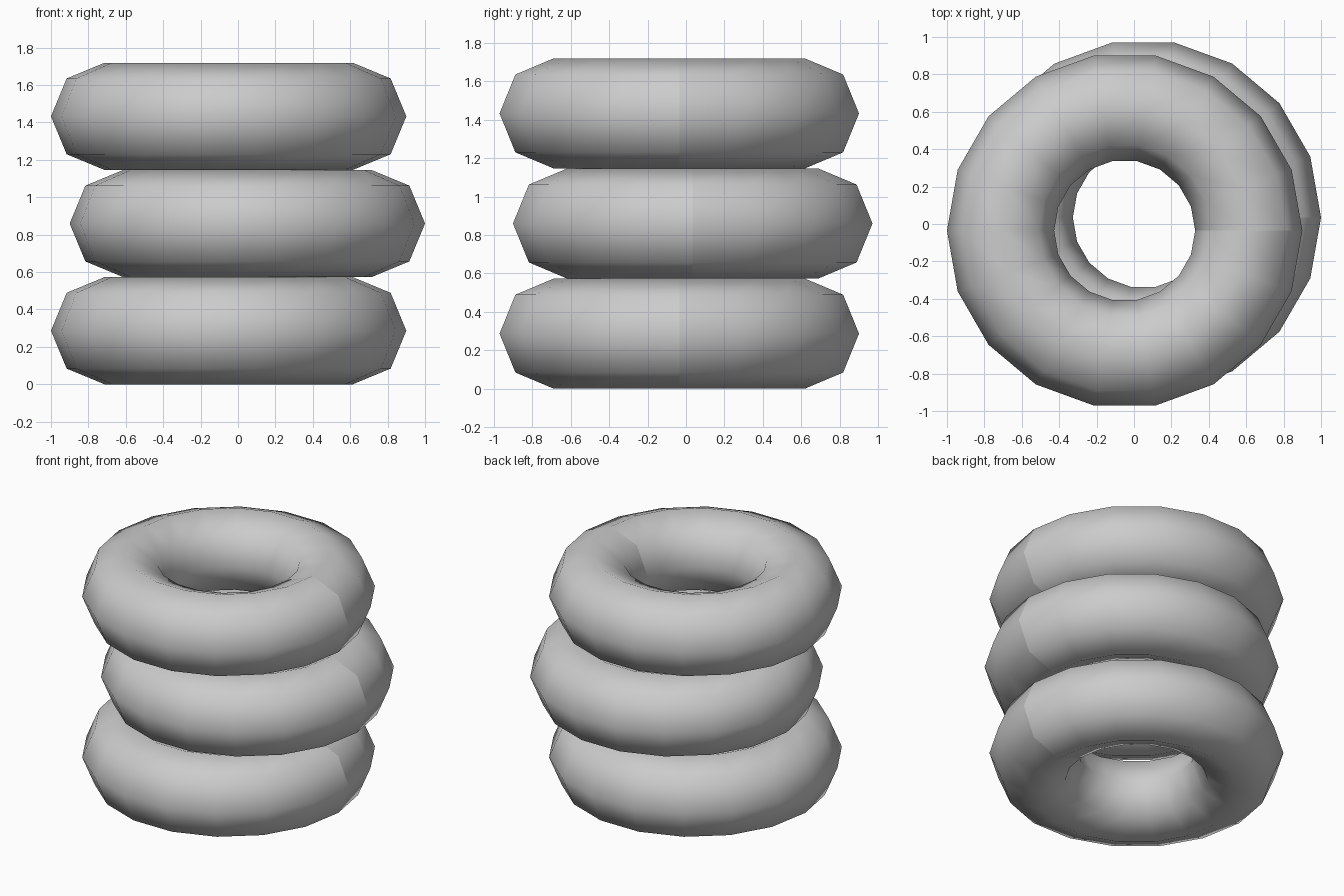
import bpy

if "Cube" in bpy.data.objects:
    bpy.data.objects.remove(bpy.data.objects["Cube"])

MINOR = 0.2865           # tube radius
MAJOR = 0.95 - MINOR     # ring radius


def ring(name, x, y, z):
    """One smooth-shaded low-poly ring with a hard shading seam on its +x side."""
    bpy.ops.mesh.primitive_torus_add(
        major_segments=18, minor_segments=8,
        major_radius=MAJOR, minor_radius=MINOR, location=(x, y, z))
    obj = bpy.context.object
    obj.name = name
    mesh = obj.data
    for poly in mesh.polygons:
        poly.use_smooth = True
    # Seam: the tube cross-section lying at angle zero
    for edge in mesh.edges:
        a, b = (mesh.vertices[i].co for i in edge.vertices)
        edge.use_edge_sharp = (abs(a.y) < 1e-4 and abs(b.y) < 1e-4
                               and a.x > 0 and b.x > 0)
    return obj


# Stack of three rings, the middle one shifted sideways
for i, name in enumerate(("bottom_ring", "middle_ring", "top_ring")):
    side = 1 if i == 1 else -1
    ring(name, 0.05 * side, 0.035 * side, MINOR * (2 * i + 1))
